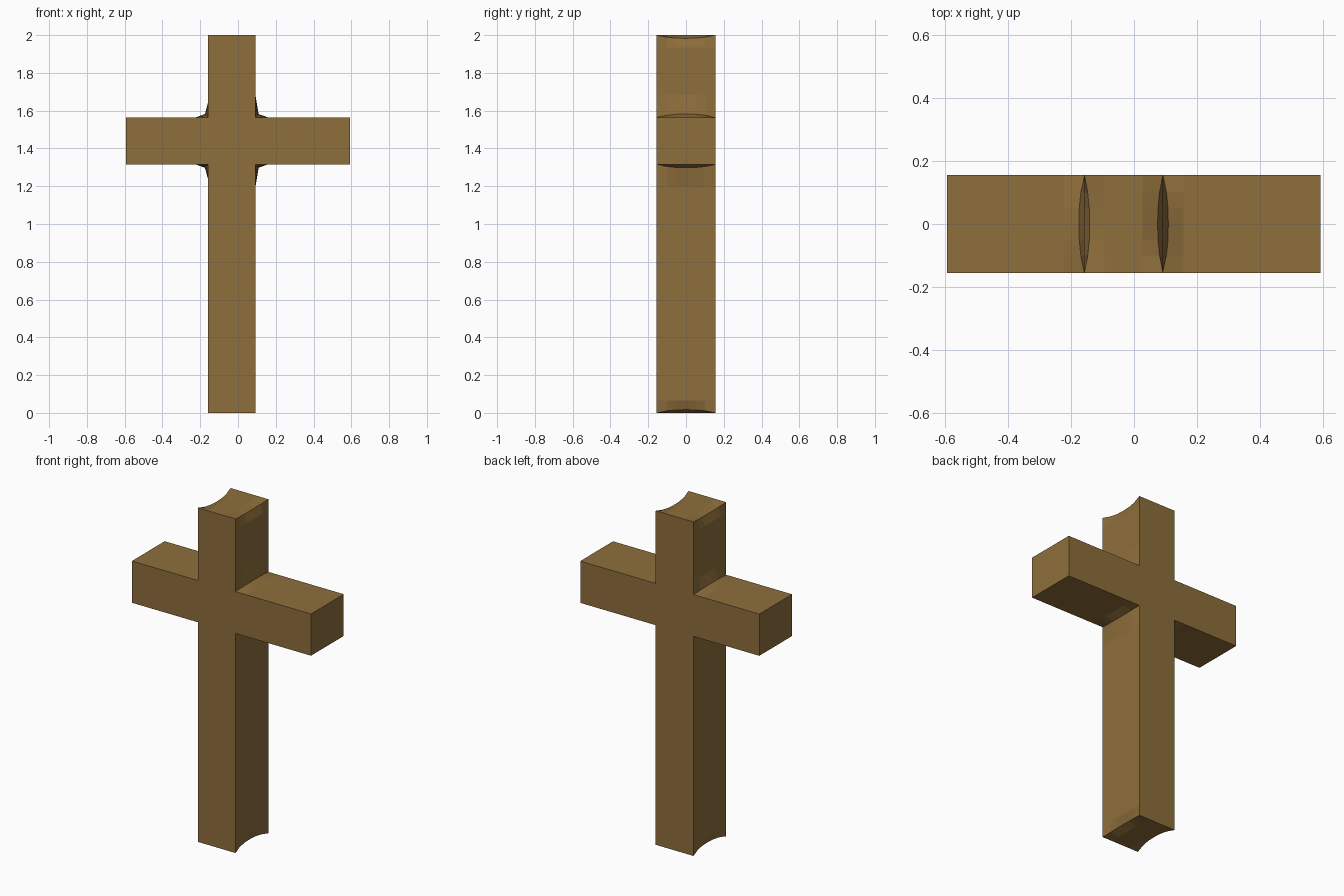
import bpy
import bmesh

if "Cube" in bpy.data.objects:
    bpy.data.objects.remove(bpy.data.objects["Cube"], do_unlink=True)

# Brown wood
wood = bpy.data.materials.new("brown_wood")
wood.use_nodes = True
colour = (0.270, 0.156, 0.045, 1)
wood.diffuse_color = colour
wood.node_tree.nodes["Principled BSDF"].inputs["Base Color"].default_value = colour

# Main dimensions
DEPTH = 0.155
HEIGHT = 2.0
POST = {-1: -0.158, 1: 0.092}
ARM = {-1: -0.594, 1: 0.592}
ARM_Z = {-1: 1.315, 1: 1.565}
END_Z = {-1: 0.0, 1: HEIGHT}
MARGIN = 0.065


def quadrant(sx, sz):
    """Outline from post end to arm tip: x, z and the bulge direction."""
    px, az, ez = POST[sx], ARM_Z[sz], END_Z[sz]
    reach = 0.12 if sx > 0 else 0.08
    return [
        (px - sx * MARGIN, ez, 0, 0),
        (px, ez, -sx, -sz),                 # worn post end
        (px, ez - sz * MARGIN, 0, 0),
        (px, az + sz * reach, 0, 0),
        (px, az, sx, sz),                   # filled inner corner
        (px + sx * MARGIN, az, 0, 0),
        (ARM[sx], az, 0, 0),
    ]


outline = (quadrant(1, 1) + quadrant(1, -1)[::-1]
           + quadrant(-1, -1) + quadrant(-1, 1)[::-1])

# Loft the outline through the depth, bulging most at the middle
profile = [(-DEPTH, 0), (-0.1, 0.011), (-0.05, 0.016), (0, 0.017),
           (0.05, 0.016), (0.1, 0.011), (DEPTH, 0)]
bm = bmesh.new()
rings = [[bm.verts.new((x + dx * bulge, y, z + dz * bulge))
          for x, z, dx, dz in outline] for y, bulge in profile]
for a, b in zip(rings, rings[1:]):
    for i in range(len(a)):
        j = (i + 1) % len(a)
        bm.faces.new((a[i], a[j], b[j], b[i]))

# Flat front and back
bm.faces.new(rings[0])
bm.faces.new(rings[-1])
bmesh.ops.recalc_face_normals(bm, faces=bm.faces)

mesh = bpy.data.meshes.new("wooden_cross")
bm.to_mesh(mesh)
bm.free()
mesh.materials.append(wood)
cross = bpy.data.objects.new("wooden_cross", mesh)
bpy.context.collection.objects.link(cross)
